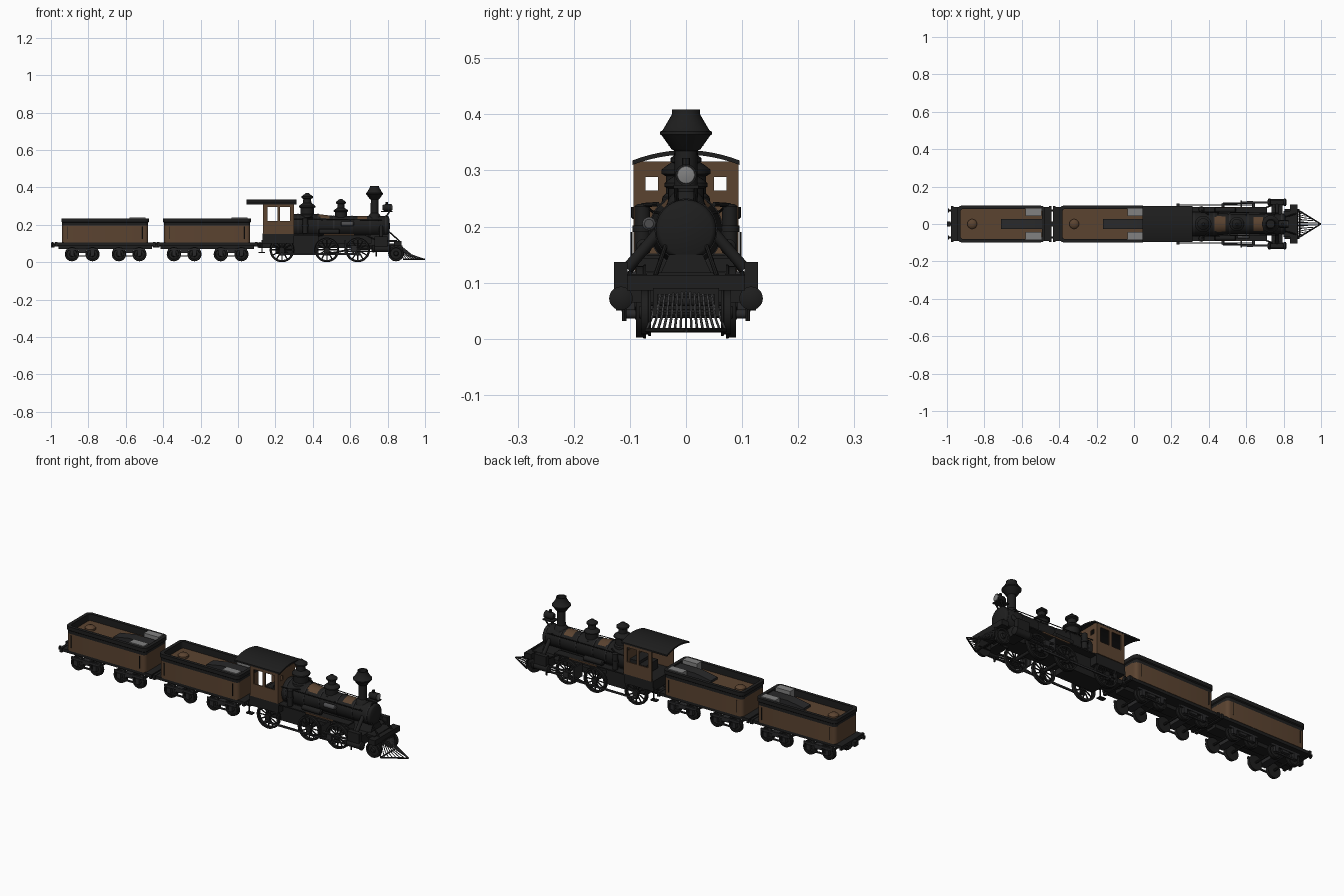
import bpy, bmesh, math
from mathutils import Vector


def material(name, rgb):
    m = bpy.data.materials.new(name)
    m.diffuse_color = (*rgb, 1)
    return m


BLACK = material("soot black", (0.013, 0.013, 0.013))
IRON = material("dark iron", (0.022, 0.022, 0.023))
BROWN = material("wood brown", (0.105, 0.057, 0.030))
GREY = material("light grey", (0.22, 0.22, 0.22))
STEEL = material("rod steel", (0.075, 0.075, 0.078))


def finish(bm, name, *mats, angle=35):
    bmesh.ops.remove_doubles(bm, verts=bm.verts, dist=1e-5)
    bmesh.ops.recalc_face_normals(bm, faces=bm.faces)
    me = bpy.data.meshes.new(name)
    bm.to_mesh(me)
    bm.free()
    ob = bpy.data.objects.new(name, me)
    bpy.context.collection.objects.link(ob)
    for m in mats:
        me.materials.append(m)
    bpy.ops.object.select_all(action='DESELECT')
    ob.select_set(True)
    bpy.context.view_layer.objects.active = ob
    bpy.ops.object.shade_smooth_by_angle(angle=math.radians(angle))
    return ob


def loft(bm, loops, cap=True):
    rings = [[bm.verts.new(p) for p in lp] for lp in loops]
    n = len(rings[0])
    for a, b in zip(rings, rings[1:]):
        for i in range(n):
            bm.faces.new((a[i], a[(i + 1) % n], b[(i + 1) % n], b[i]))
    if cap:
        bm.faces.new(rings[0])
        bm.faces.new(rings[-1])


def box(bm, x0, x1, y0, y1, z0, z1):
    loft(bm, [[(x0, y0, z), (x1, y0, z), (x1, y1, z), (x0, y1, z)] for z in (z0, z1)])


def lathe(bm, prof, org, axis=(0, 0, 1), n=28, cap=True):
    q = Vector((0, 0, 1)).rotation_difference(Vector(axis))
    loft(bm, [[Vector(org) + q @ Vector((r * math.cos(2 * math.pi * i / n), r * math.sin(2 * math.pi * i / n), h))
               for i in range(n)] for r, h in prof], cap)


def bar(bm, p, q, r=0.003, n=8):
    d = Vector(q) - Vector(p)
    lathe(bm, [(r, 0), (r, d.length)], p, d, n)


def rrect(cx, hx, hy, r, z, seg=5):
    pts = []
    for k, (sx, sy) in enumerate(((1, 1), (-1, 1), (-1, -1), (1, -1))):
        for i in range(seg + 1):
            a = math.pi / 2 * (k + i / seg)
            pts.append((cx + sx * (hx - r) + r * math.cos(a), sy * (hy - r) + r * math.sin(a), z))
    return pts


Y, X = (0, 1, 0), (1, 0, 0)


# Tenders: two identical cars
def tender(cx, name):
    bm = bmesh.new()
    loft(bm, [rrect(cx, 0.23, 0.092, 0.02, z) for z in (0.105, 0.2)])
    lathe(bm, [(0.026, 0), (0.026, 0.012), (0.018, 0.02), (0.006, 0.023)], (cx - 0.155, 0, 0.198))
    finish(bm, name + "_tank", BROWN)
    bm = bmesh.new()
    loft(bm, [rrect(cx, hx, hy, r, z) for hx, hy, r, z in (
        (0.23, 0.092, 0.02, 0.196), (0.23, 0.0925, 0.02, 0.212), (0.235, 0.098, 0.024, 0.216), (0.235, 0.098, 0.024, 0.235),
        (0.217, 0.081, 0.014, 0.235), (0.217, 0.081, 0.014, 0.196), (0.23, 0.092, 0.02, 0.196))], False)
    finish(bm, name + "_rim", BLACK)
    # coal chute and tool boxes
    bm = bmesh.new()
    loft(bm, [[(cx + x, y, z) for x, z in ((0.0, 0.199), (0.0, 0.212), (0.09, 0.228), (0.222, 0.228), (0.222, 0.199))]
              for y in (-0.028, 0.028)])
    finish(bm, name + "_coal_chute", IRON)
    bm = bmesh.new()
    for s in (-1, 1):
        box(bm, cx + 0.13, cx + 0.215, s * 0.062 - 0.02, s * 0.062 + 0.02, 0.198, 0.24)
    finish(bm, name + "_tool_boxes", GREY)
    # underframe, buffers, couplers, grab rails, truck frames
    bm = bmesh.new()
    box(bm, cx - 0.255, cx + 0.255, -0.09, 0.09, 0.09, 0.106)
    box(bm, cx - 0.25, cx + 0.25, -0.03, 0.03, 0.07, 0.09)
    for e in (-1, 1):
        box(bm, cx + e * 0.262 - 0.007, cx + e * 0.262 + 0.007, -0.095, 0.095, 0.085, 0.108)
        bar(bm, (cx + e * 0.25, 0, 0.092), (cx + e * 0.283, 0, 0.092), 0.007)
        box(bm, cx + e * 0.28 - 0.01, cx + e * 0.28 + 0.01, -0.014, 0.014, 0.08, 0.105)
        for s in (-1, 1):
            lathe(bm, [(0.005, 0), (0.005, 0.014), (0.011, 0.015), (0.011, 0.02)],
                  (cx + e * 0.265, s * 0.072, 0.096), (e, 0, 0), 16)
            bar(bm, (cx + e * 0.2, s * 0.097, 0.125), (cx + e * 0.2, s * 0.097, 0.19), 0.002)
    finish(bm, name + "_underframe", BLACK)
    bm = bmesh.new()
    for t in (-0.123, 0.128):
        box(bm, cx + t - 0.02, cx + t + 0.02, -0.085, 0.085, 0.05, 0.075)
        for s in (-1, 1):
            box(bm, cx + t - 0.085, cx + t + 0.085, s * 0.083 - 0.004, s * 0.083 + 0.004, 0.062, 0.074)
            box(bm, cx + t - 0.055, cx + t + 0.055, s * 0.083 - 0.004, s * 0.083 + 0.004, 0.03, 0.037)
            for d in (-0.055, 0.055):
                box(bm, cx + t + d - 0.011, cx + t + d + 0.011, s * 0.083 - 0.008, s * 0.083 + 0.008, 0.034, 0.062)
    finish(bm, name + "_truck_frames", IRON)
    bm = bmesh.new()
    for w in (-0.178, -0.068, 0.073, 0.183):
        small_wheels(bm, cx + w, 0.038)
    finish(bm, name + "_wheels", BLACK)


def small_wheels(bm, x, r):
    bar(bm, (x, -0.08, r + 0.005), (x, 0.08, r + 0.005), 0.006)
    for s in (-1, 1):
        lathe(bm, [(0.01, 0.018), (0.014, 0.01), (r * 0.7, 0.008), (r * 0.75, 0.014), (r * 0.94, 0.014),
                   (r * 0.94, 0.002), (r, 0.001), (r, -0.004), (0.008, -0.004)], (x, s * 0.066, r + 0.005), (0, s, 0))


tender(-0.165, "front_tender")
tender(-0.71, "rear_tender")

# Spoked driving wheels and pilot wheels
R = 0.066
DRIVERS = (0.235, 0.475, 0.64)
bm = bmesh.new()
for x in DRIVERS:
    bar(bm, (x, -0.09, R), (x, 0.09, R), 0.008, 12)
    for s in (-1, 1):
        o = (x, s * 0.08, R)
        lathe(bm, [(R * 0.82, -0.009), (R, -0.009), (R, -0.005), (R * 0.96, -0.003), (R * 0.96, 0.009),
                   (R * 0.82, 0.009), (R * 0.82, -0.009)], o, (0, s, 0), 36, False)
        lathe(bm, [(0.015, -0.009), (0.015, 0.012)], o, (0, s, 0), 16)
        for k in range(12):
            a = k * math.pi / 6
            bar(bm, o, (x + R * 0.85 * math.cos(a), s * 0.08, R + R * 0.85 * math.sin(a)), 0.0035, 6)
        box(bm, x - 0.014, x + 0.014, min(s * 0.083, s * 0.09), max(s * 0.083, s * 0.09), R - 0.03, R)
finish(bm, "driving_wheels", BLACK)
bm = bmesh.new()
small_wheels(bm, 0.845, 0.042)
finish(bm, "pilot_wheels", BLACK)

# Rods, crossheads and guides
bm = bmesh.new()
for s in (-1, 1):
    ya, yb = sorted((s * 0.098, s * 0.104))
    box(bm, DRIVERS[0], DRIVERS[2], ya, yb, 0.039, 0.049)
    for x in DRIVERS:
        bar(bm, (x, s * 0.088, 0.044), (x, s * 0.11, 0.044), 0.008, 12)
    bar(bm, (0.475, s * 0.109, 0.044), (0.62, s * 0.112, 0.072), 0.005)
    bar(bm, (0.62, s * 0.115, 0.072), (0.74, s * 0.115, 0.072), 0.004)
    for z in (0.058, 0.086):
        box(bm, 0.57, 0.73, s * 0.115 - 0.006, s * 0.115 + 0.006, z - 0.003, z + 0.003)
    box(bm, 0.605, 0.635, s * 0.115 - 0.009, s * 0.115 + 0.009, 0.058, 0.086)
    box(bm, 0.57, 0.577, min(s * 0.05, s * 0.125), max(s * 0.05, s * 0.125), 0.05, 0.12)
finish(bm, "drive_rods", IRON)

# Cylinders and steam chests
bm = bmesh.new()
for s in (-1, 1):
    lathe(bm, [(0.012, -0.05), (0.021, -0.045), (0.021, -0.037), (0.018, -0.036), (0.018, 0.036), (0.021, 0.037),
               (0.021, 0.045), (0.012, 0.05)], (0.765, s * 0.116, 0.072), X)
    box(bm, 0.73, 0.8, s * 0.116 - 0.012, s * 0.116 + 0.012, 0.085, 0.137)
    box(bm, 0.735, 0.795, min(s * 0.02, s * 0.115), max(s * 0.02, s * 0.115), 0.065, 0.115)
    bar(bm, (0.765, s * 0.105, 0.125), (0.765, s * 0.04, 0.2), 0.01, 12)
    bar(bm, (0.74, s * 0.11, 0.06), (0.74, s * 0.11, 0.032), 0.004)
finish(bm, "cylinders", BLACK)

# Boiler with brown jacket patches on top, smokebox
bm = bmesh.new()
xs = [(0.064, 0.295), (0.064, 0.43), (0.062, 0.44), (0.056, 0.49), (0.054, 0.51), (0.054, 0.62), (0.054, 0.64),
      (0.054, 0.69), (0.054, 0.8), (0.05, 0.806), (0.046, 0.808), (0.01, 0.812)]
lathe(bm, xs, (0, 0, 0.194), X, 40)
boiler = finish(bm, "boiler", BLACK, BROWN)
for p in boiler.data.polygons:
    if p.normal.z > 0.75 and (0.435 < p.center.x < 0.5 or 0.63 < p.center.x < 0.7):
        p.material_index = 1
bm = bmesh.new()
for x, r in ((0.32, 0.066), (0.428, 0.066), (0.512, 0.056), (0.61, 0.056), (0.705, 0.056), (0.79, 0.056)):
    lathe(bm, [(r, -0.003), (r, 0.003)], (x, 0, 0.194), X, 40)
finish(bm, "boiler_bands", IRON)

# Stack, domes
bm = bmesh.new()
lathe(bm, [(0.036, 0.235), (0.03, 0.252), (0.021, 0.262), (0.02, 0.335), (0.026, 0.338), (0.043, 0.362), (0.046, 0.364),
           (0.046, 0.369), (0.042, 0.371), (0.025, 0.4), (0.025, 0.409), (0.02, 0.409), (0.02, 0.385)], (0.73, 0, 0))
for x, k, h in ((0.37, 1.0, 0.245), (0.55, 0.88, 0.228)):
    lathe(bm, [(r * k, h + z * k) for r, z in ((0.046, -0.02), (0.042, 0.008), (0.036, 0.014), (0.036, 0.045), (0.044, 0.049),
          (0.044, 0.056), (0.034, 0.064), (0.022, 0.072), (0.021, 0.094), (0.031, 0.099), (0.031, 0.107), (0.016, 0.118), (0.007, 0.126))], (x, 0, 0))
finish(bm, "stack_and_domes", BLACK)

# Headlight
bm = bmesh.new()
lathe(bm, [(0.012, -0.05), (0.018, -0.04), (0.019, 0)], (0.822, 0, 0.292), X)
box(bm, 0.765, 0.825, -0.022, 0.022, 0.268, 0.274)
bar(bm, (0.795, 0, 0.31), (0.795, 0, 0.322), 0.007)
for s in (-1, 1):
    bar(bm, (0.785, s * 0.016, 0.235), (0.81, s * 0.018, 0.27), 0.004)
finish(bm, "headlight", BLACK)
bm = bmesh.new()
lathe(bm, [(0.016, 0), (0.015, 0.003), (0.006, 0.005)], (0.821, 0, 0.292), X)
finish(bm, "headlight_lens", GREY)

# Locomotive frame, firebox, saddle, front beam
bm = bmesh.new()
box(bm, 0.11, 0.86, -0.048, 0.048, 0.075, 0.1)
box(bm, 0.2, 0.43, -0.05, 0.05, 0.045, 0.2)
box(bm, 0.43, 0.72, -0.03, 0.03, 0.1, 0.16)
loft(bm, [[(0.71, -y, z), (0.81, -y, z), (0.81, y, z), (0.71, y, z)] for y, z in ((0.055, 0.095), (0.03, 0.15))])
box(bm, 0.835, 0.875, -0.105, 0.105, 0.086, 0.114)
box(bm, 0.8, 0.85, -0.07, 0.07, 0.108, 0.118)
bar(bm, (0.08, 0, 0.09), (0.15, 0, 0.09), 0.007)
for s in (-1, 1):
    bar(bm, (0.8, s * 0.035, 0.17), (0.865, s * 0.055, 0.112), 0.004)
    box(bm, 0.81, 0.88, s * 0.055 - 0.004, s * 0.055 + 0.004, 0.04, 0.09)
finish(bm, "engine_frame", BLACK)

# Running boards, air tanks, pumps, handrails, pipes
bm = bmesh.new()
for s in (-1, 1):
    ya, yb = sorted((s * 0.045, s * 0.09))
    box(bm, 0.295, 0.71, ya, yb, 0.143, 0.149)
    lathe(bm, [(0.008, 0), (0.014, 0.004), (0.014, 0.086), (0.008, 0.09)], (0.36, s * 0.078, 0.15), n=16)
    lathe(bm, [(0.017, 0), (0.017, 0.012)], (0.36, s * 0.078, 0.19), n=16)
    bar(bm, (0.36, s * 0.078, 0.238), (0.4, s * 0.05, 0.24), 0.004)
    lathe(bm, [(0.008, 0), (0.014, 0.005), (0.014, 0.11), (0.008, 0.115)], (0.43, s * 0.075, 0.164), X, 16)
    bar(bm, (0.3, s * 0.066, 0.232), (0.77, s * 0.058, 0.225), 0.0022)
    for x in (0.45, 0.6, 0.75):
        bar(bm, (x, s * 0.04, 0.222), (x, s * 0.061, 0.227), 0.0025)
    bar(bm, (0.68, s * 0.08, 0.146), (0.74, s * 0.1, 0.118), 0.004)
finish(bm, "side_fittings", BLACK)
bm = bmesh.new()
for s in (-1, 1):
    box(bm, 0.46, 0.62, s * 0.09 - 0.002, s * 0.09 + 0.002, 0.142, 0.15)
finish(bm, "running_board_trim", BROWN)
bm = bmesh.new()
lathe(bm, [(0.008, 0), (0.012, 0.004), (0.012, 0.066), (0.008, 0.07)], (0.55, -0.066, 0.205), X, 16)
finish(bm, "feed_cylinder", STEEL)

# Cab: walls built around open windows
bm = bmesh.new()
for s in (-1, 1):
    ya, yb = sorted((s * 0.088, s * 0.094))
    box(bm, 0.135, 0.3, ya, yb, 0.152, 0.22)
    box(bm, 0.135, 0.3, ya, yb, 0.296, 0.314)
    for xa, xb in ((0.135, 0.157), (0.21, 0.225), (0.279, 0.3)):
        box(bm, xa, xb, ya, yb, 0.22, 0.296)
    for a, b, za, zb in ((0.0, 0.088, 0.152, 0.264), (0.0, 0.05, 0.264, 0.288), (0.072, 0.088, 0.264, 0.288), (0.0, 0.088, 0.288, 0.316)):
        ya, yb = sorted((s * a, s * b))
        box(bm, 0.294, 0.3, ya, yb, za, zb)
finish(bm, "cab_walls", BROWN)
bm = bmesh.new()
box(bm, 0.13, 0.3, -0.09, 0.09, 0.1, 0.153)
box(bm, 0.24, 0.294, -0.05, 0.05, 0.15, 0.215)
for s in (-1, 1):
    box(bm, 0.11, 0.145, s * 0.08 - 0.012, s * 0.08 + 0.012, 0.05, 0.056)
    bar(bm, (0.128, s * 0.088, 0.05), (0.128, s * 0.088, 0.12), 0.003)
finish(bm, "cab_base", BLACK)
bm = bmesh.new()
arc = [(-0.095 + 0.19 * i / 12) for i in range(13)]
sec = [(y, 0.336 - 2.0 * y * y) for y in arc] + [(y, 0.328 - 2.0 * y * y) for y in reversed(arc)]
loft(bm, [[(x, y, z) for y, z in sec] for x in (0.045, 0.312)])
finish(bm, "cab_roof", BLACK)

# Cowcatcher
bm = bmesh.new()
N = 14
for i in range(N + 1):
    t = -1 + 2 * i / N
    xe = 0.885 + 0.111 * (1 - abs(t))
    top, mid, end = (0.872, 0.052 * t, 0.086), (0.872 + (xe - 0.872) * 0.45, 0.06 * t, 0.04), (xe, 0.07 * t, 0.016)
    bar(bm, top, mid, 0.0024, 6)
    bar(bm, mid, end, 0.0024, 6)
finish(bm, "cowcatcher_bars", STEEL)
bm = bmesh.new()
for s in (-1, 1):
    bar(bm, (0.885, s * 0.07, 0.015), (0.998, 0, 0.015), 0.004)
bar(bm, (0.885, -0.07, 0.015), (0.885, 0.07, 0.015), 0.004)
box(bm, 0.866, 0.878, -0.056, 0.056, 0.079, 0.09)
finish(bm, "cowcatcher_frame", BLACK)
